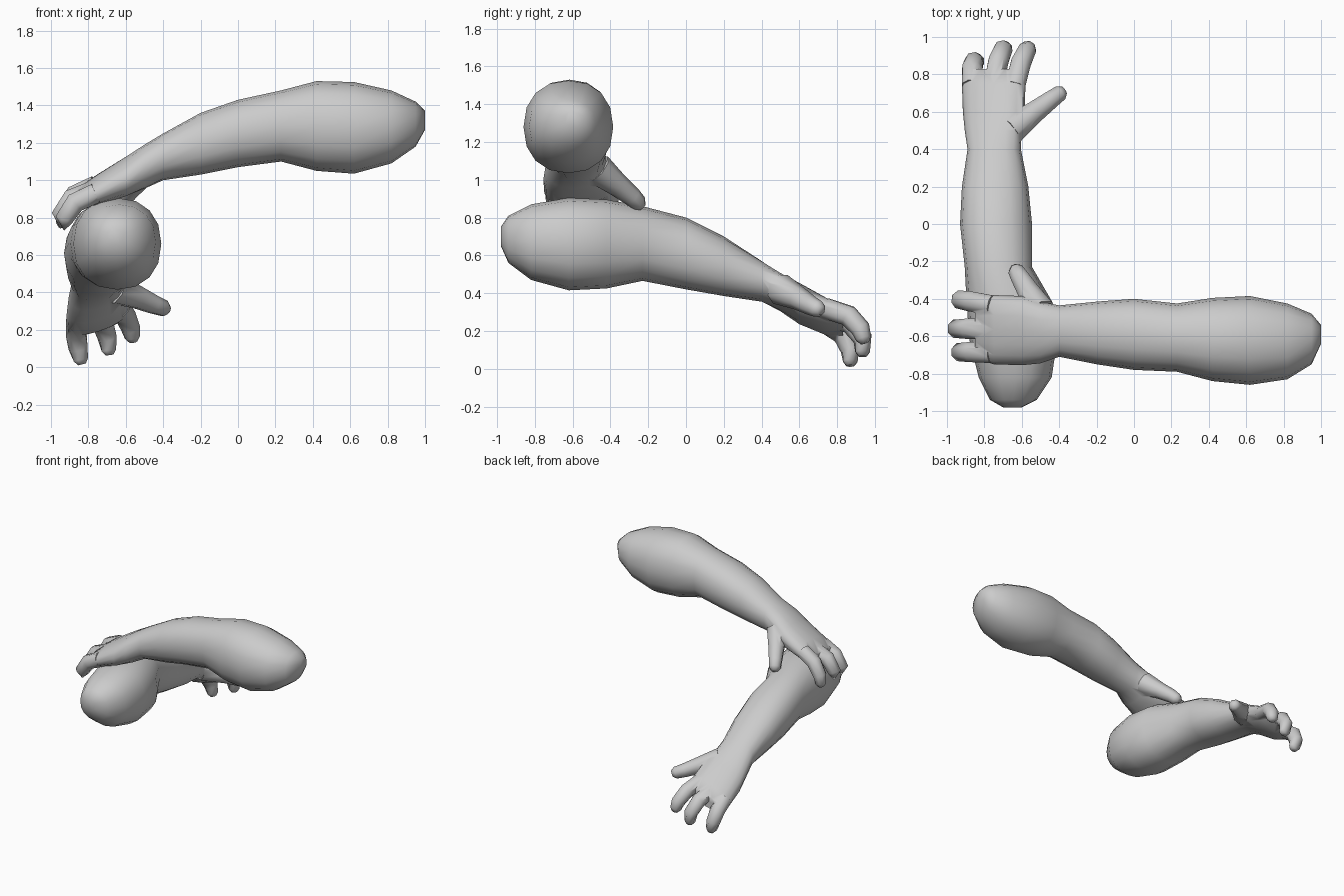
import bpy, bmesh, math
from mathutils import Vector

if "Cube" in bpy.data.objects:
    bpy.data.objects.remove(bpy.data.objects["Cube"])

# local coords: s along arm toward fingertips, t sideways toward thumb, z up
TO_WORLD = {
    "upper": lambda s, t, z: Vector((-s, t, z)),
    "lower": lambda s, t, z: Vector((t, s, z)),
}


def loft(name, rings):
    """Closed skin through equal-sized rings of points."""
    bm = bmesh.new()
    vs = [[bm.verts.new(p) for p in r] for r in rings]
    n = len(vs[0])
    for a, b in zip(vs, vs[1:]):
        for i in range(n):
            j = (i + 1) % n
            bm.faces.new((a[i], a[j], b[j], b[i]))
    bm.faces.new(vs[0])
    bm.faces.new(vs[-1])
    bmesh.ops.recalc_face_normals(bm, faces=bm.faces)
    me = bpy.data.meshes.new(name)
    bm.to_mesh(me)
    bm.free()
    ob = bpy.data.objects.new(name, me)
    bpy.context.collection.objects.link(ob)
    return ob


def limb(name, stations, conv, n=16):
    rings = []
    for s, t0, t1, z0, z1, tilt in stations:
        ring = []
        for i in range(n):
            a = 2 * math.pi * i / n
            c, d = math.cos(a), math.sin(a)
            u = math.copysign(abs(c) ** 0.9, c) * (t1 - t0) / 2
            v = math.copysign(abs(d) ** 0.9, d) * (z1 - z0) / 2
            ring.append(conv(s, (t0 + t1) / 2 + u, (z0 + z1) / 2 + v + tilt * u))
        rings.append(ring)
    return loft(name, rings)


def digit(name, pts, radii, conv, n=8):
    ps = [conv(*p) for p in pts]
    tip = ps[-1] + (ps[-1] - ps[-2]).normalized() * radii[-1] * 0.6
    ps.append(tip)
    radii = list(radii) + [radii[-1] * 0.55]
    rings = []
    for k, p in enumerate(ps):
        d = (ps[min(k + 1, len(ps) - 1)] - ps[max(k - 1, 0)]).normalized()
        side = d.cross(Vector((0, 0, 1))).normalized()
        up = side.cross(d)
        rings.append([p + radii[k] * (side * math.cos(2 * math.pi * (i + .5) / n)
                                      + up * math.sin(2 * math.pi * (i + .5) / n)) for i in range(n)])
    return loft(name, rings)


def build_arm(key, stations, digits):
    conv = TO_WORLD[key]
    arm = limb(key + "_arm", stations, conv)
    for dname, pts, radii in digits:
        part = digit(key + "_" + dname, pts, radii, conv)
        mod = arm.modifiers.new("union", 'BOOLEAN')
        mod.operation, mod.solver, mod.object = 'UNION', 'EXACT', part
        bpy.context.view_layer.objects.active = arm
        bpy.ops.object.modifier_apply(modifier=mod.name)
        bpy.data.objects.remove(part)
    bpy.ops.object.select_all(action='DESELECT')
    arm.select_set(True)
    bpy.ops.object.shade_smooth_by_angle(angle=math.radians(60))


FINGER = (.058, .058, .052, .042)
THUMB = (.085, .062, .052, .045)

# arm lying across, hand resting on the other arm: s, t range, z range, tilt
build_arm("upper", [
    (-1.0, -.64, -.54, 1.27, 1.37, 0),
    (-.95, -.75, -.48, 1.18, 1.42, 0),
    (-.82, -.83, -.425, 1.09, 1.48, 0),
    (-.62, -.86, -.385, 1.035, 1.525, 0),
    (-.42, -.84, -.395, 1.05, 1.53, 0),
    (-.23, -.79, -.425, 1.10, 1.48, 0),
    (0, -.78, -.40, 1.07, 1.43, 0),
    (.2, -.75, -.415, 1.03, 1.36, 0),
    (.4, -.71, -.435, 1.0, 1.25, 0),
    (.5, -.745, -.415, .955, 1.19, .05),
    (.6, -.755, -.385, .915, 1.125, .1),
    (.75, -.75, -.38, .87, 1.03, .1),
    (.85, -.72, -.40, .86, .96, .1),
], [
    ("index_finger", [(.76, -.435, .97), (.87, -.415, .92), (.93, -.405, .83), (.935, -.405, .77)], FINGER),
    ("middle_finger", [(.76, -.56, .95), (.89, -.56, .90), (.95, -.56, .81), (.95, -.56, .74)], FINGER),
    ("little_finger", [(.76, -.69, .93), (.87, -.685, .88), (.93, -.685, .79), (.93, -.685, .73)], FINGER),
    ("thumb", [(.50, -.47, 1.06), (.565, -.36, .97), (.61, -.285, .91), (.63, -.25, .875)], THUMB),
])

# arm reaching backward underneath
build_arm("lower", [
    (-.98, -.70, -.60, .65, .75, 0),
    (-.94, -.77, -.52, .56, .81, 0),
    (-.82, -.83, -.44, .47, .87, 0),
    (-.62, -.88, -.41, .415, .905, 0),
    (-.42, -.895, -.435, .425, .895, 0),
    (-.23, -.905, -.545, .465, .86, 0),
    (0, -.93, -.545, .42, .80, 0),
    (.2, -.92, -.565, .385, .70, 0),
    (.4, -.89, -.605, .355, .57, .1),
    (.5, -.905, -.60, .31, .50, .2),
    (.6, -.915, -.585, .25, .44, .3),
    (.75, -.92, -.58, .19, .355, .3),
    (.83, -.90, -.60, .19, .29, .3),
], [
    ("index_finger", [(.74, -.635, .32), (.86, -.605, .28), (.925, -.575, .21), (.94, -.565, .16)], FINGER),
    ("middle_finger", [(.74, -.75, .28), (.87, -.725, .24), (.935, -.70, .16), (.935, -.69, .09)], FINGER),
    ("little_finger", [(.74, -.865, .24), (.83, -.865, .18), (.87, -.855, .10), (.87, -.84, .04)], FINGER),
    ("thumb", [(.50, -.66, .42), (.60, -.53, .37), (.66, -.45, .335), (.70, -.395, .315)], THUMB),
])
